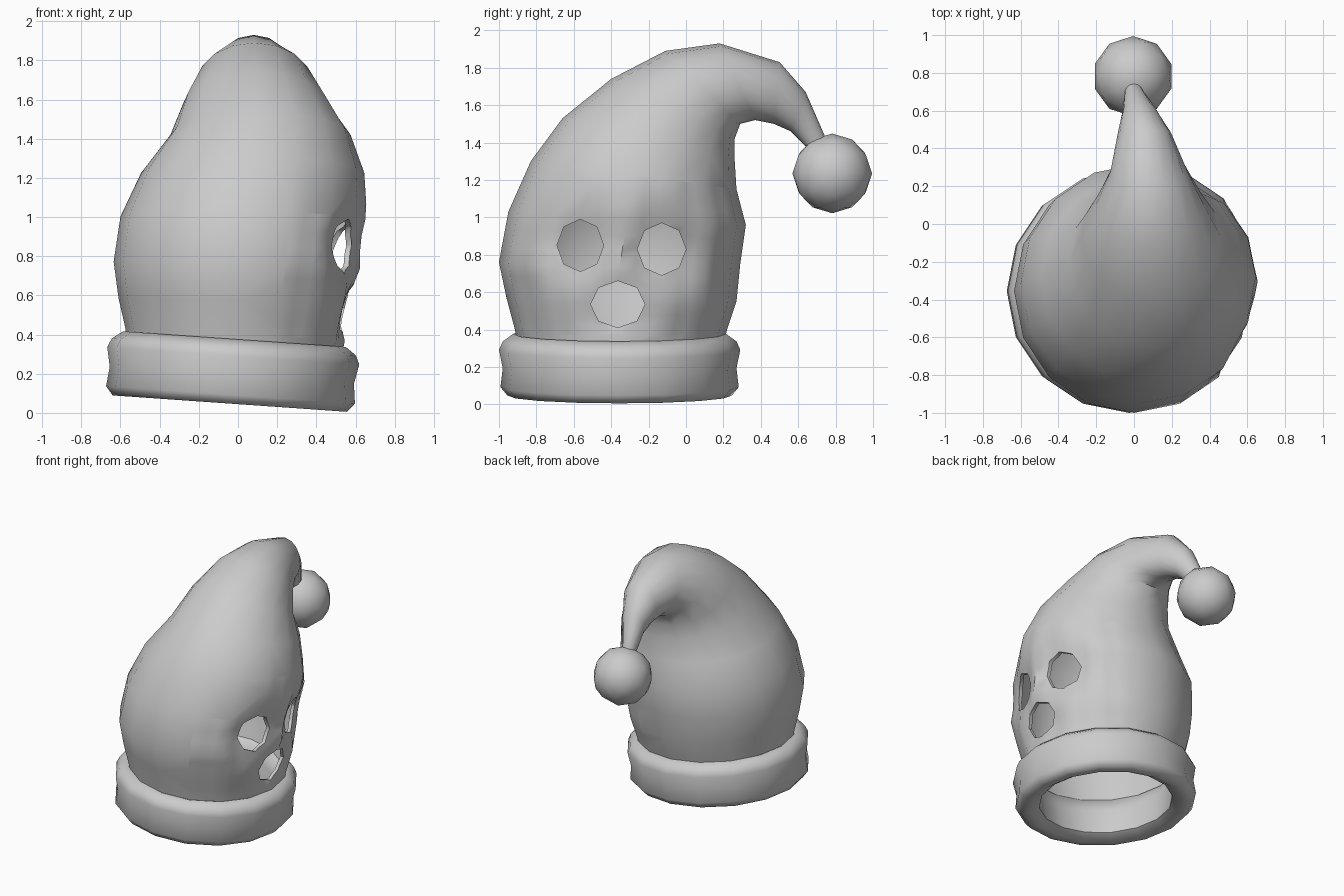
import bpy, bmesh
from math import cos, sin, pi, radians, hypot

if "Cube" in bpy.data.objects:
    bpy.data.objects.remove(bpy.data.objects["Cube"])

SIDES = 16


def make_object(name, bm):
    mesh = bpy.data.meshes.new(name)
    bm.to_mesh(mesh)
    bm.free()
    ob = bpy.data.objects.new(name, mesh)
    bpy.context.collection.objects.link(ob)
    return ob


def activate(ob):
    bpy.ops.object.select_all(action='DESELECT')
    ob.select_set(True)
    bpy.context.view_layer.objects.active = ob


def smooth(ob, angle):
    activate(ob)
    bpy.ops.object.shade_smooth_by_angle(angle=radians(angle))


def bridge(bm, rings, closed=False):
    pairs = list(zip(rings, rings[1:])) + ([(rings[-1], rings[0])] if closed else [])
    for a, b in pairs:
        for i in range(SIDES):
            j = (i + 1) % SIDES
            bm.faces.new((a[i], a[j], b[j], b[i]))


# Body and drooping tail: each ring = front y,z / back y,z / centre x / half width
RINGS = [
    (-0.90, .32, .20, .32, -.02, .55), (-0.915, .40, .22, .40, -.015, .56),
    (-0.96, .57, .27, .55, -.01, .60), (-1.0, .76, .29, .75, 0, .635),
    (-.95, 1.03, .32, .96, .03, .63), (-.83, 1.30, .27, 1.15, .075, .57),
    (-.66, 1.53, .26, 1.31, .115, .46), (-.40, 1.74, .26, 1.42, .09, .37),
    (-.11, 1.89, .29, 1.50, .085, .29), (.18, 1.93, .37, 1.52, .08, .205),
    (.50, 1.83, .47, 1.50, .055, .14), (.64, 1.67, .56, 1.46, .03, .09),
    (.74, 1.44, .64, 1.38, 0, .05), (.77, 1.36, .69, 1.31, 0, .04)]
bm = bmesh.new()
rings = []
for k, (yf, zf, yb, zb, xc, hw) in enumerate(RINGS):
    tilt = .07 * max(0, 1 - k / 5)
    ring = []
    for i in range(SIDES):
        a = 2 * pi * i / SIDES
        s = sin(a)
        x = xc + hw * cos(a)
        ring.append(bm.verts.new((x, (yf + yb) / 2 + s * (yb - yf) / 2,
                                  (zf + zb) / 2 + s * (zb - zf) / 2 - tilt * x)))
    rings.append(ring)
bridge(bm, rings)
bm.faces.new(rings[-1])

# Sunken areas around the openings: y, z, half width, half height, depth
HOLES = {"left_eye": (-.565, .85, .125, .14, .06),
         "right_eye": (-.13, .83, .13, .14, .06),
         "mouth": (-.365, .535, .145, .125, .03)}
area = [f for f in bm.faces if f.calc_center_median().x > .28
        and .4 < f.calc_center_median().z < 1.12]
edges = list({e for f in area for e in f.edges})
bmesh.ops.subdivide_edges(bm, edges=edges, cuts=2, use_grid_fill=True)
for v in bm.verts:
    if v.co.x > .25 and .42 < v.co.z < 1.15:
        push = 0
        for y, z, w, h, depth in HOLES.values():
            d = hypot(v.co.y - y, v.co.z - z) / .27
            push = max(push, depth * min(1, 1.6 * max(0, 1 - d)))
        v.co.x -= push
bmesh.ops.recalc_face_normals(bm, faces=bm.faces[:])
body = make_object("hat_body", bm)
mod = body.modifiers.new("wall", 'SOLIDIFY')
mod.thickness = .025
mod.offset = -1

# Eight-sided cutters for eyes and mouth
cutters = []
for name, (y, z, w, h, depth) in HOLES.items():
    bpy.ops.mesh.primitive_cylinder_add(vertices=8, radius=1, depth=.8,
                                        location=(.65, y, z), rotation=(0, pi / 2, 0))
    cut = bpy.context.object
    cut.name = name + "_cutter"
    cut.scale = (h, w, 1)
    cut.hide_render = True
    cutters.append(cut)
    mod = body.modifiers.new(name, 'BOOLEAN')
    mod.operation = 'DIFFERENCE'
    mod.solver = 'EXACT'
    mod.object = cut
activate(body)
for name in [m.name for m in body.modifiers]:
    bpy.ops.object.modifier_apply(modifier=name)
for cut in cutters:
    bpy.data.objects.remove(cut)
smooth(body, 50)

# Tilted rolled brim: closed profile of radius, height
PROFILE = [(.47, -.13), (.53, -.165), (.60, -.165), (.637, -.12), (.625, -.02),
           (.645, .08), (.625, .125), (.57, .165), (.52, .15), (.49, .05)]
bm = bmesh.new()
rings = [[bm.verts.new((r * cos(2 * pi * i / SIDES), r * sin(2 * pi * i / SIDES), h))
          for i in range(SIDES)] for r, h in PROFILE]
bridge(bm, rings, closed=True)
bmesh.ops.recalc_face_normals(bm, faces=bm.faces[:])
brim = make_object("brim", bm)
brim.location = (-.03, -.355, .212)
brim.rotation_euler = (0, radians(4), 0)
smooth(brim, 60)

# Pom-pom
bpy.ops.mesh.primitive_ico_sphere_add(subdivisions=2, radius=.213,
                                      location=(-.005, .782, 1.235))
bpy.context.object.name = "pompom"
smooth(bpy.context.object, 60)
